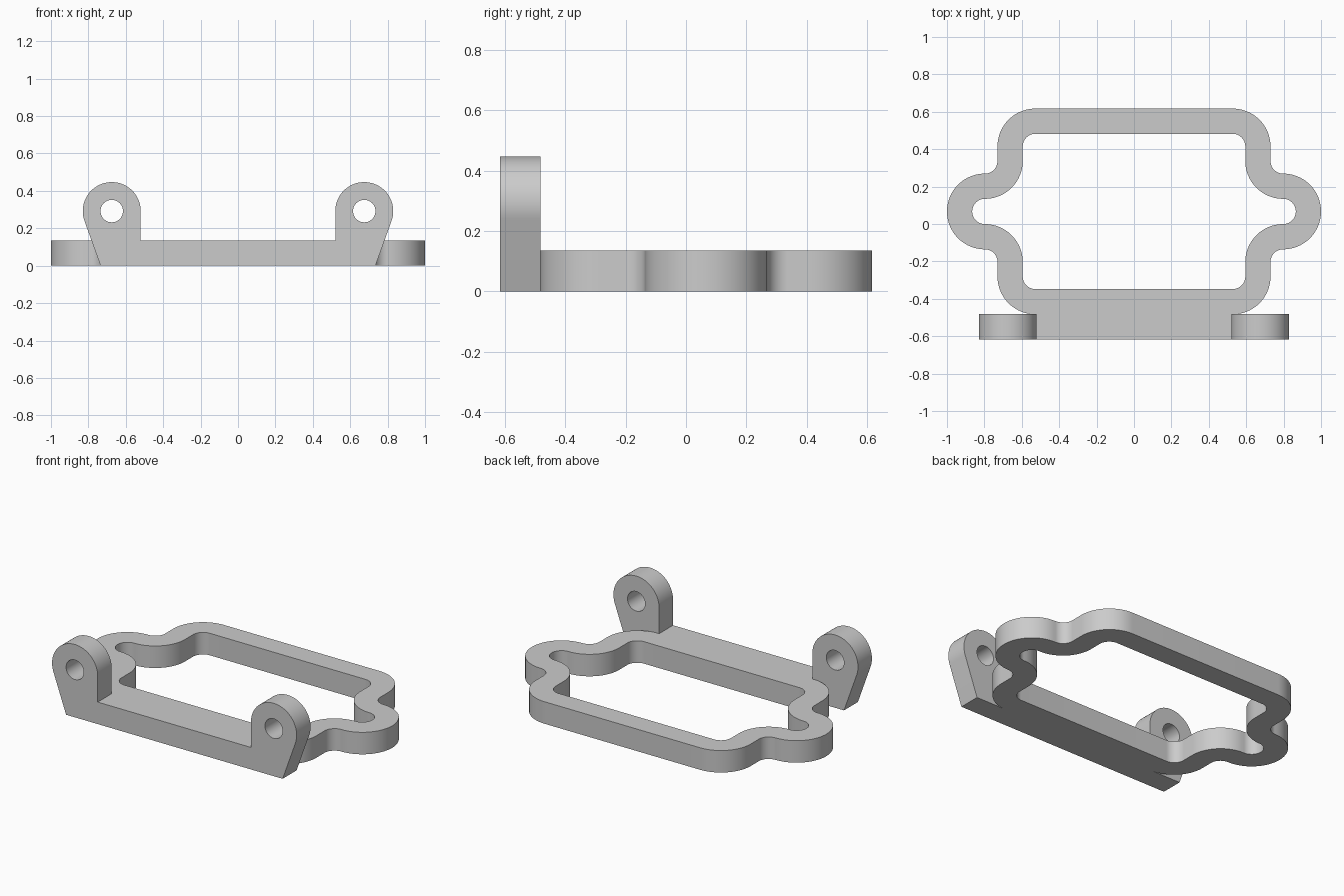
import bpy, bmesh, math

if "Cube" in bpy.data.objects:
    bpy.data.objects.remove(bpy.data.objects["Cube"], do_unlink=True)

grey = bpy.data.materials.new("Plain grey")
grey.use_nodes = True
grey.diffuse_color = (0.6, 0.6, 0.6, 1)
grey.node_tree.nodes["Principled BSDF"].inputs["Base Color"].default_value = (0.6, 0.6, 0.6, 1)

HEIGHT = 0.135       # height of the frame, also its wall thickness
WIDE, TIGHT = 0.2025, 0.0675   # the two bend radii on either side of the wall
BACK = 0.617         # half depth of the whole part
FRAME_Y = 0.067      # centre line of the frame


def arc(cx, cy, r, start, end, steps=20):
    angles = [math.radians(start + (end - start) * i / steps) for i in range(steps + 1)]
    return [(cx + r * math.cos(a), cy + r * math.sin(a)) for a in angles]


def mirrored(points, sx, sy):
    return points + [(x * sx, y * sy) for x, y in reversed(points)]


def prism(name, loops, low, high, place):
    """Solid from closed outlines (first is the outside, others are holes)."""
    bm = bmesh.new()
    caps = ([], [])
    for loop in loops:
        points = [p for i, p in enumerate(loop) if math.dist(p, loop[i - 1]) > 1e-4]
        rows = [[bm.verts.new(place(u, v, h)) for u, v in points] for h in (low, high)]
        for i in range(len(points)):
            bm.faces.new((rows[0][i - 1], rows[0][i], rows[1][i], rows[1][i - 1]))
        for cap, row in zip(caps, rows):
            cap += [bm.edges.get((row[i - 1], row[i])) for i in range(len(row))]
    for cap in caps:
        bmesh.ops.triangle_fill(bm, edges=cap, use_beauty=True)
    bmesh.ops.recalc_face_normals(bm, faces=bm.faces)
    mesh = bpy.data.meshes.new(name)
    bm.to_mesh(mesh)
    bm.free()
    mesh.materials.append(grey)
    obj = bpy.data.objects.new(name, mesh)
    bpy.context.collection.objects.link(obj)
    bpy.ops.object.select_all(action='DESELECT')
    obj.select_set(True)
    bpy.context.view_layer.objects.active = obj
    bpy.ops.object.shade_smooth_by_angle(angle=math.radians(25))
    return obj


def frame_outline(convex, concave):
    """One quarter of the wavy outline, mirrored all round."""
    quarter = (arc(0.5275, 0.3475, convex, 90, 0)
               + arc(0.7975, 0.27, concave, 180, 270)
               + arc(0.7975, 0, convex, 90, 0))
    return mirrored(mirrored(quarter, 1, -1), -1, 1)


# Wavy frame with a lobe at each end
prism("frame", [frame_outline(WIDE, TIGHT), frame_outline(TIGHT, WIDE)],
      0, HEIGHT, lambda u, v, h: (u, v + FRAME_Y, h))

# Front plate with two rounded, drilled ears
ear_x, ear_z, ear_r, foot_x = 0.675, 0.292, 0.155, 0.735
reach = math.hypot(foot_x - ear_x, ear_z)
tangent = math.degrees(math.atan2(-ear_z, foot_x - ear_x) + math.acos(ear_r / reach))
half = ([(foot_x, 0)] + arc(ear_x, ear_z, ear_r, tangent, 180, 48)
        + [(ear_x - ear_r, HEIGHT)])
holes = [arc(side * ear_x, ear_z, 0.06, 0, 360, 40) for side in (1, -1)]
prism("front_plate_with_ears", [mirrored(half, -1, 1)] + holes,
      -BACK, HEIGHT - BACK, lambda u, v, h: (u, h, v))
